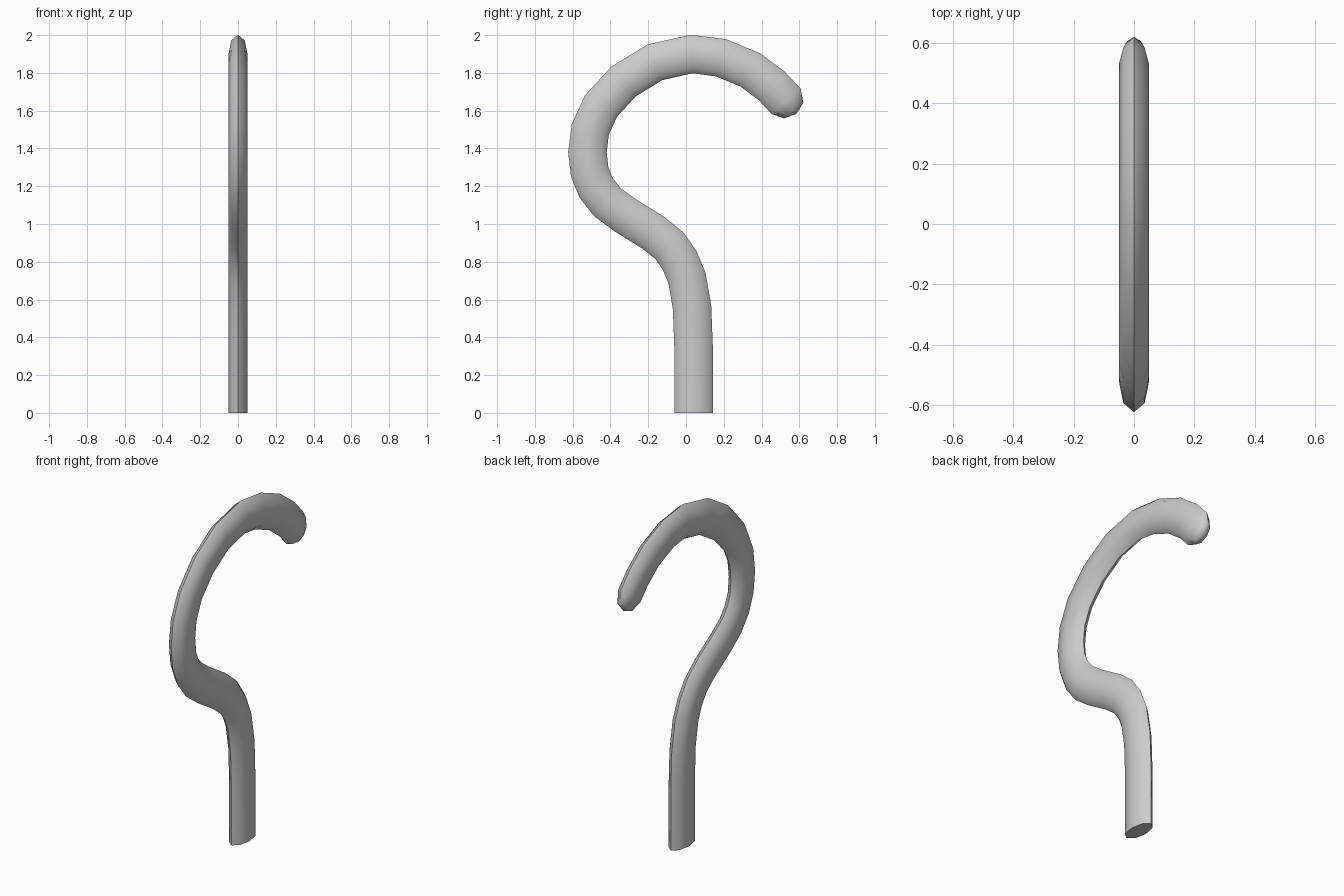
import bpy, bmesh, math
from mathutils import Vector

if "Cube" in bpy.data.objects:
    bpy.data.objects.remove(bpy.data.objects["Cube"])

SIDES, HALF_X, HALF_W = 8, 0.05, 0.102

# centre line of the hook in the y-z plane
path = [(0.04, 0), (0.04, 0.35), (0.032, 0.56), (0.005, 0.715), (-0.035, 0.81),
        (-0.088, 0.885), (-0.175, 0.955), (-0.32, 1.045), (-0.415, 1.115),
        (-0.475, 1.19), (-0.51, 1.275), (-0.522, 1.38), (-0.507, 1.5),
        (-0.45, 1.625), (-0.33, 1.755), (-0.165, 1.856), (0.03, 1.9),
        (0.185, 1.88), (0.34, 1.816), (0.455, 1.73), (0.53, 1.65), (0.57, 1.60)]
pts = [Vector((0, y, z)) for y, z in path]

bm = bmesh.new()
rings = []
for i, p in enumerate(pts):
    a = (p - pts[max(i - 1, 0)]).normalized()
    b = (pts[min(i + 1, len(pts) - 1)] - p).normalized()
    t = (a + b).normalized()
    side = Vector((0, t.z, -t.y))
    s = 0.64 if i == len(pts) - 1 else 1.0   # rounded tip
    ring = []
    for k in range(SIDES):
        ang = 2 * math.pi * k / SIDES
        ring.append(bm.verts.new(p + Vector((HALF_X * s * math.cos(ang), 0, 0))
                                 + side * HALF_W * s * math.sin(ang)))
    rings.append(ring)

# tube wall
for r0, r1 in zip(rings, rings[1:]):
    for k in range(SIDES):
        n = (k + 1) % SIDES
        bm.faces.new((r0[k], r0[n], r1[n], r1[k]))

# flat foot and blunt pointed tip
bm.faces.new(rings[0][::-1])
tip = bm.verts.new((0, 0.584, 1.583))
for k in range(SIDES):
    bm.faces.new((rings[-1][k], rings[-1][(k + 1) % SIDES], tip))
bmesh.ops.recalc_face_normals(bm, faces=bm.faces)

mesh = bpy.data.meshes.new("hook")
bm.to_mesh(mesh)
bm.free()
hook = bpy.data.objects.new("hook", mesh)
bpy.context.collection.objects.link(hook)
bpy.context.view_layer.objects.active = hook
hook.select_set(True)
bpy.ops.object.shade_smooth_by_angle(angle=math.radians(65))
